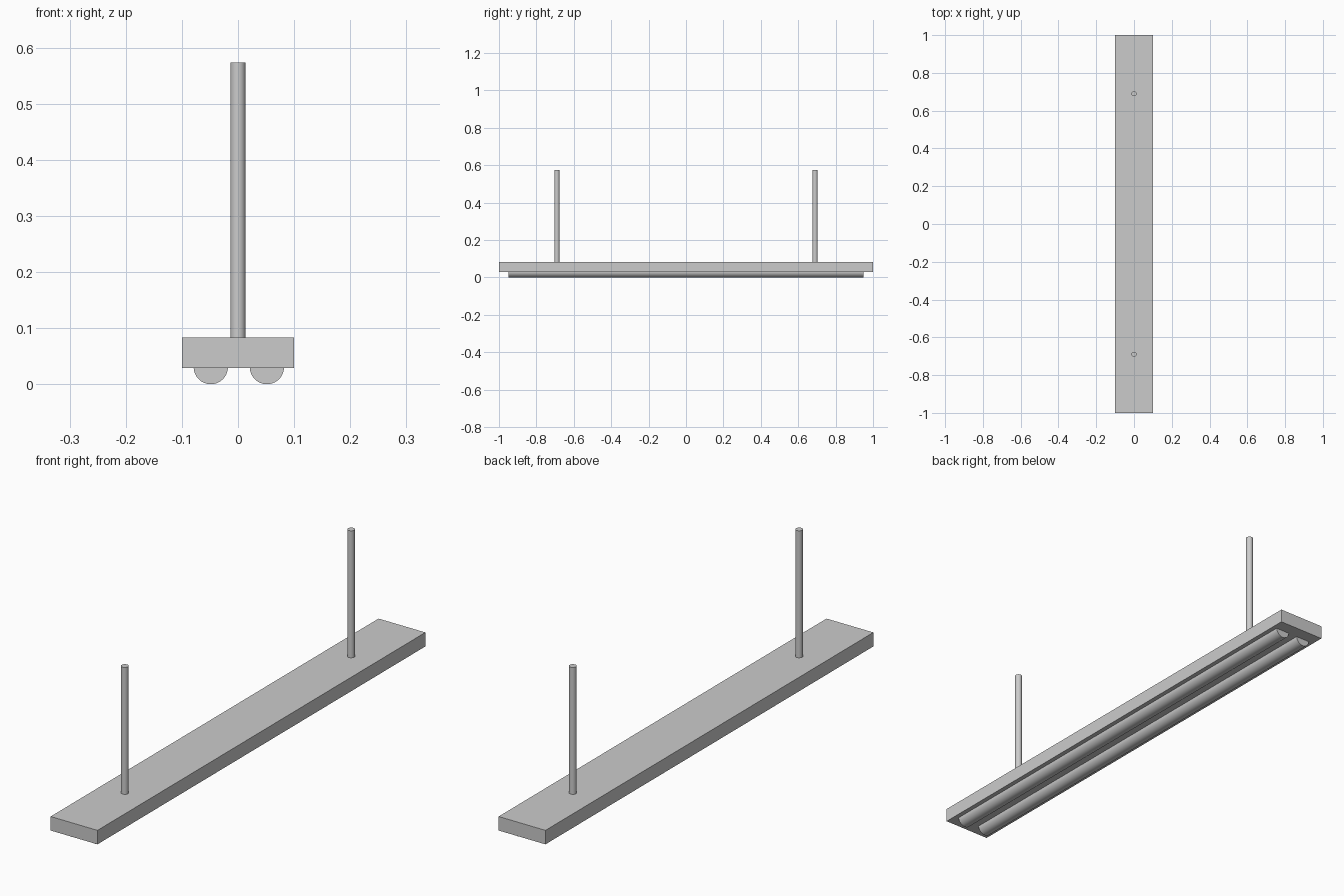
import bpy
from math import radians, pi

if "Cube" in bpy.data.objects:
    bpy.data.objects.remove(bpy.data.objects["Cube"])

BODY_BOTTOM, BODY_TOP, ROD_TOP = 0.029, 0.083, 0.573


def cylinder(name, radius, length, location, rotation=(0, 0, 0)):
    bpy.ops.mesh.primitive_cylinder_add(vertices=48, radius=radius, depth=length,
                                        location=location, rotation=rotation)
    obj = bpy.context.object
    obj.name = name
    bpy.ops.object.shade_smooth_by_angle(angle=radians(30))
    return obj


# Flat rectangular housing
bpy.ops.mesh.primitive_cube_add(size=1, location=(0, 0, (BODY_BOTTOM + BODY_TOP) / 2))
housing = bpy.context.object
housing.name = "housing"
housing.scale = (0.2, 2.0, BODY_TOP - BODY_BOTTOM)
bpy.ops.object.transform_apply(location=False, rotation=False, scale=True)

# Two lamp tubes, half sunk into the underside
for name, x in (("left_tube", -0.0485), ("right_tube", 0.0515)):
    cylinder(name, 0.0305, 1.9, (x, 0, 0.0305), (pi / 2, 0, 0))

# Two hanging rods standing on the housing
for name, y in (("front_rod", -0.69), ("back_rod", 0.69)):
    cylinder(name, 0.0135, ROD_TOP - BODY_TOP, (0, y, (ROD_TOP + BODY_TOP) / 2))
